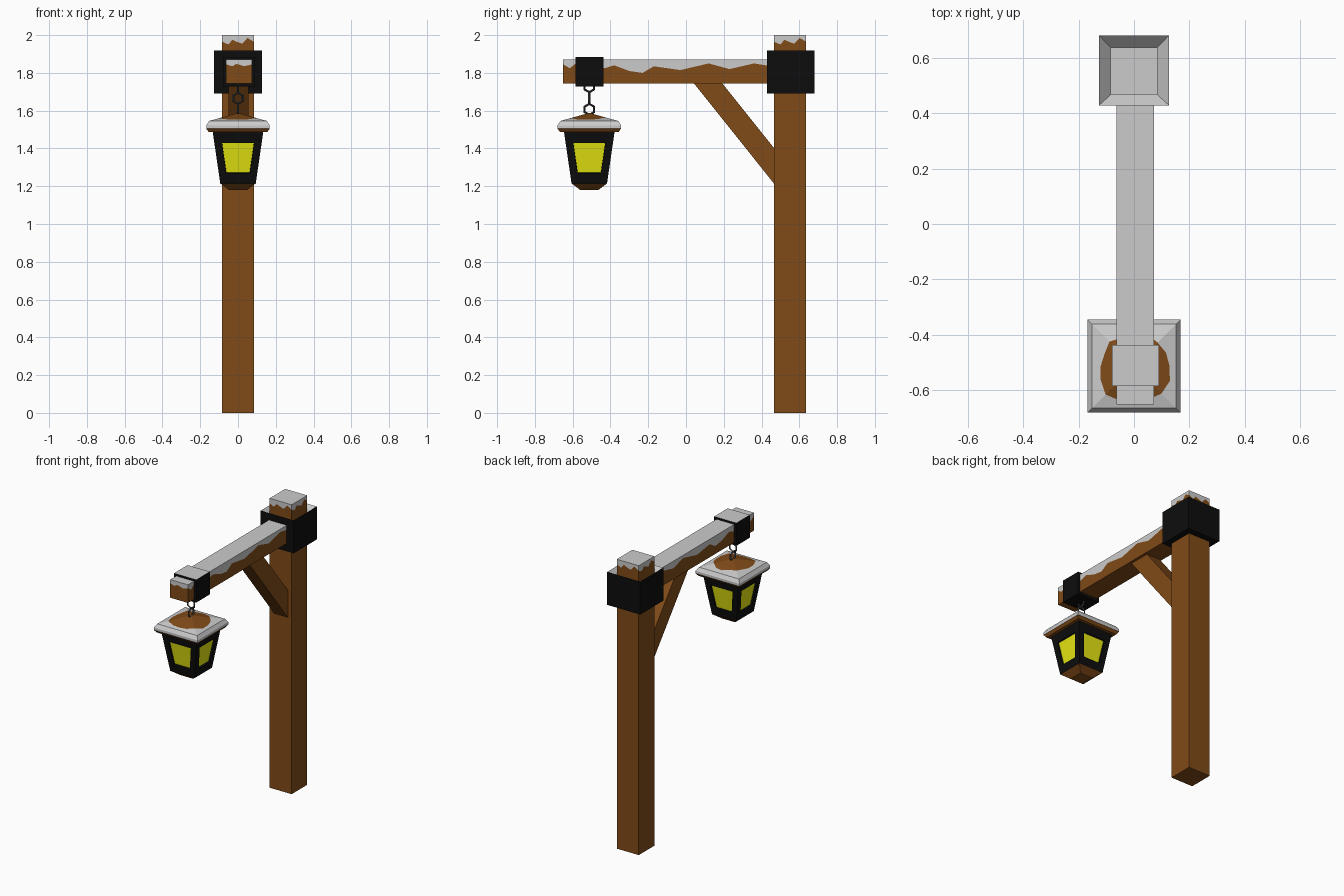
import bpy, bmesh, math
from mathutils import Vector

if "Cube" in bpy.data.objects:
    bpy.data.objects.remove(bpy.data.objects["Cube"])


def mat(name, r, g, b):
    m = bpy.data.materials.new(name)
    m.diffuse_color = (r, g, b, 1)
    m.use_nodes = True
    m.node_tree.nodes["Principled BSDF"].inputs["Base Color"].default_value = m.diffuse_color
    return m


MATS = [mat("wood", 0.22, 0.07, 0.009), mat("snow", 0.8, 0.8, 0.8),
        mat("iron", 0.004, 0.004, 0.004), mat("glow", 0.8, 0.8, 0.006),
        mat("chain_steel", 0.06, 0.06, 0.06)]
WOOD, SNOW, IRON, GLOW, STEEL = range(5)


def finish(name, bm):
    bmesh.ops.remove_doubles(bm, verts=bm.verts, dist=1e-5)
    bmesh.ops.recalc_face_normals(bm, faces=bm.faces)
    me = bpy.data.meshes.new(name)
    for m in MATS:
        me.materials.append(m)
    bm.to_mesh(me)
    bm.free()
    ob = bpy.data.objects.new(name, me)
    bpy.context.collection.objects.link(ob)
    return ob


def loft(rings, mats):
    """Closed loft; mats = [start cap, each band..., end cap]."""
    bm = bmesh.new()
    vs = [[bm.verts.new(p) for p in r] for r in rings]
    n = len(vs[0])
    bm.faces.new(vs[0][::-1]).material_index = mats[0]
    for k in range(len(vs) - 1):
        for i in range(n):
            j = (i + 1) % n
            f = bm.faces.new((vs[k][i], vs[k][j], vs[k + 1][j], vs[k + 1][i]))
            f.material_index = mats[k + 1]
    bm.faces.new(vs[-1]).material_index = mats[-1]
    return bm


def rect(x0, x1, y0, y1, z):
    return [(x0, y0, z), (x1, y0, z), (x1, y1, z), (x0, y1, z)]


def frosted(name, x0, x1, y0, y1, z0, z1, sides):
    """Timber whose top is snow with a ragged lower edge; sides = (t, z) per side."""
    c = rect(x0, x1, y0, y1, 0)
    edge = []
    for k, pts in enumerate(sides):
        a, b = Vector(c[k]), Vector(c[(k + 1) % 4])
        for t, z in pts:
            p = a.lerp(b, t)
            edge.append((p.x, p.y, z))
    flat = lambda z: [(x, y, z) for x, y, _ in edge]
    finish(name, loft([flat(z0), edge, flat(z1)], [WOOD, WOOD, SNOW, SNOW]))


# Post with snowy top
jag = [(0, 1.965), (.2, 1.95), (.32, 1.975), (.5, 1.962), (.63, 1.955), (.8, 1.985)]
frosted("post", -.084, .084, .466, .636, 0, 2.0, [jag] * 4)

# Beam with snow along the top
ys = [(-.65, 1.845), (-.615, 1.825), (-.57, 1.86), (-.43, 1.825), (-.38, 1.84), (-.30, 1.81),
      (-.23, 1.80), (-.17, 1.835), (-.03, 1.815), (.12, 1.85), (.23, 1.82), (.36, 1.85),
      (.42, 1.84)]
side = [((y + .65) / 1.13, z) for y, z in ys]
back = [(1 - t, z) for t, z in reversed(side)][:-1]
frosted("beam", -.063, .073, -.65, .48, 1.745, 1.87,
        [[(0, 1.845), (.25, 1.835), (.4, 1.848), (.7, 1.835)], side,
         [(0, 1.845)], [(0, 1.845)] + back])

# Diagonal brace
prof = [(.04, 1.747), (.465, 1.215), (.468, 1.40), (.19, 1.747)]
finish("brace", loft([[(x, y, z) for y, z in prof] for x in (-.05, .055)], [WOOD] * 3))

# Iron collar on the post, snow sloping in to the timber
finish("post_collar", loft([rect(-.126, .126, .428, .68, 1.69), rect(-.126, .126, .428, .68, 1.918),
                            rect(-.083, .083, .467, .635, 1.87)], [IRON, IRON, SNOW, SNOW]))
# Iron collar on the beam
finish("beam_collar", loft([rect(-.08, .09, -.584, -.436, 1.727),
                            rect(-.08, .09, -.584, -.436, 1.884)], [IRON, IRON, SNOW]))

CY = -.512


def sq(h, z):
    return rect(-h, h, CY - h, CY + h, z)


# Lantern roof: square eaves, low pyramid with a bare patch in the snow
def eave(h, z):
    out = []
    for i in range(16):
        a = math.pi * i / 8
        c, s = math.cos(a), math.sin(a)
        k = h / max(abs(c), abs(s))
        out.append((c * k, CY + s * k, z))
    return out


radii = [.128, .125, .12, .125, .122, .11, .125, .115, .12, .13, .145, .135, .13, .132, .14, .14]
patch = []
for i, r in enumerate(radii):
    c, s = math.cos(math.pi * i / 8), math.sin(math.pi * i / 8)
    patch.append((c * r, CY + s * r, 1.587 - .27 * r * max(abs(c), abs(s))))
finish("lantern_roof", loft([eave(.155, 1.487), eave(.168, 1.505), eave(.168, 1.522),
                             eave(.152, 1.546), patch, eave(.004, 1.587)],
                            [WOOD, WOOD, SNOW, SNOW, SNOW, WOOD, WOOD]))

# Lantern body: tapered iron frame with four recessed glowing panes
bm = loft([sq(.048, 1.18), sq(.094, 1.215), sq(.134, 1.489)], [WOOD, WOOD, IRON, IRON])
panes = [f for f in bm.faces if f.material_index == IRON and len({round(v.co.z, 3) for v in f.verts}) > 1]
bmesh.ops.inset_individual(bm, faces=panes, thickness=.03)
for f in panes:
    c = f.calc_center_median() - Vector((0, CY, 0))
    ax = 0 if abs(c.x) > abs(c.y) else 1
    for v in f.verts:
        z = 1.43 if v.co.z > 1.35 else 1.269
        b = .094 + (z - 1.215) * .146
        d = [math.copysign(b - .04, v.co.x), math.copysign(b - .04, v.co.y - CY)]
        d[ax] = math.copysign(b, c[ax])
        v.co = (d[0], CY + d[1], z)
bm.normal_update()
bmesh.ops.inset_individual(bm, faces=panes, thickness=.001, depth=-.012)
for f in panes:
    f.material_index = GLOW
finish("lantern_body", bm)

# Chain of hexagonal links, alternately turned
for i, z in enumerate((1.727, 1.666, 1.607)):
    turn = 0 if i == 1 else math.pi / 2
    ring = []
    bm = bmesh.new()
    for k in range(6):
        a = math.pi * (k / 3 + .5)
        row = []
        for q in range(4):
            b = math.pi / 2 * q
            r = .029 + .0065 * math.cos(b)
            u, w = r * math.cos(a), .0065 * math.sin(b)
            x, y = (u, w) if turn == 0 else (w, u)
            row.append(bm.verts.new((x, CY + y, z + r * math.sin(a))))
        ring.append(row)
    for k in range(6):
        for q in range(4):
            n, p = ring[(k + 1) % 6], (q + 1) % 4
            bm.faces.new((ring[k][q], n[q], n[p], ring[k][p])).material_index = STEEL
    finish("chain_link_%d" % (i + 1), bm)
